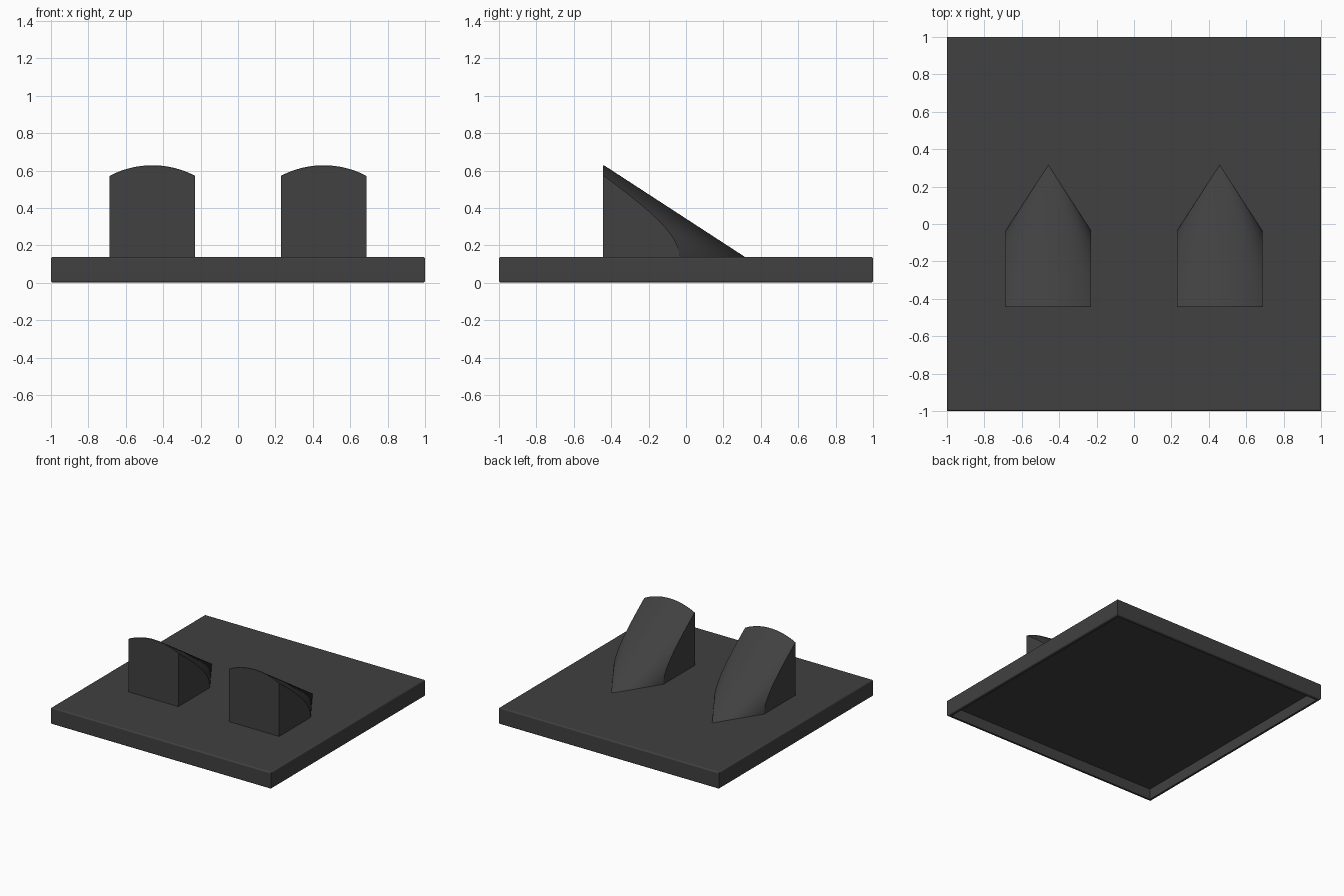
import bpy
import bmesh
from math import acos, cos, sin, pi

cube = bpy.data.objects.get("Cube")
if cube:
    bpy.data.objects.remove(cube)

PLATE_TOP = 0.138
COLOUR = (0.052, 0.052, 0.052, 1)

dark = bpy.data.materials.new("dark_grey")
dark.use_nodes = True
dark.diffuse_color = COLOUR
shader = dark.node_tree.nodes["Principled BSDF"]
shader.inputs["Base Color"].default_value = COLOUR
shader.inputs["Roughness"].default_value = 0.6


def soften(bm, edges, size):
    bmesh.ops.recalc_face_normals(bm, faces=bm.faces)
    bmesh.ops.bevel(bm, geom=edges, offset=size, segments=4, profile=0.5, affect="EDGES")


def finish(name, bm):
    bmesh.ops.recalc_face_normals(bm, faces=bm.faces)
    mesh = bpy.data.meshes.new(name)
    bm.to_mesh(mesh)
    bm.free()
    obj = bpy.data.objects.new(name, mesh)
    bpy.context.collection.objects.link(obj)
    mesh.materials.append(dark)
    bpy.ops.object.select_all(action="DESELECT")
    obj.select_set(True)
    bpy.context.view_layer.objects.active = obj
    bpy.ops.object.shade_smooth_by_angle(angle=pi / 6)
    # Keep the large flat faces evenly shaded beside the soft edges
    obj.modifiers.new("flat_shading", "WEIGHTED_NORMAL").keep_sharp = True


# Square plate: rounded rim edges, hollow underneath
def build_plate(rim=0.035, draft=0.005, depth=0.085):
    bm = bmesh.new()
    bmesh.ops.create_cube(bm, size=2)
    for v in bm.verts:
        v.co.z = PLATE_TOP if v.co.z > 0 else 0
    bm.normal_update()
    bottom = min(bm.faces, key=lambda f: f.calc_center_median().z)
    for thickness in (rim, draft):
        bmesh.ops.inset_region(bm, faces=[bottom], thickness=thickness)
    for v in bottom.verts:
        v.co.z = depth
    outer = [e for e in bm.edges
             if abs(e.verts[0].co.z - e.verts[1].co.z) < 0.001
             and all(abs(v.co.x) > 0.99 for v in e.verts)]
    soften(bm, outer, 0.012)
    finish("base_plate", bm)


# Wedge: half cone lying along y, trimmed by flat sides and a flat front
def build_wedge(name, centre, half=0.228, radius=0.494, tip=0.315, front=-0.445):
    length = tip - front
    corner = acos(half / radius)
    side = [corner * i / 16 for i in range(17)]
    arc = [corner + (pi - 2 * corner) * i / 24 for i in range(1, 24)]
    angles = side + arc + [pi - a for a in reversed(side)]

    bm = bmesh.new()
    apex = bm.verts.new((centre, tip, PLATE_TOP))
    rim = []
    for a in angles:
        r = min(radius, half / max(abs(cos(a)), 0.001))
        rim.append(bm.verts.new((centre + r * cos(a), tip - length * r / radius,
                                 PLATE_TOP + r * sin(a))))
    feet = [bm.verts.new((centre + s * half, front, PLATE_TOP)) for s in (1, -1)]

    for a, b in zip(rim, rim[1:]):
        bm.faces.new((apex, a, b))
    n = len(side)
    top = rim[n - 1:1 - n]
    bm.faces.new(rim[:n] + [feet[0]])
    bm.faces.new(rim[-n:] + [feet[1]])
    bm.faces.new(top + [feet[1], feet[0]])
    bm.faces.new((apex, rim[0], feet[0], feet[1], rim[-1]))

    # Curved top edge of the front
    soften(bm, [bm.edges.get(pair) for pair in zip(top, top[1:])], 0.01)
    finish(name, bm)


build_plate()
for name, centre in (("left_wedge", 0.458), ("right_wedge", -0.458)):
    build_wedge(name, centre)
